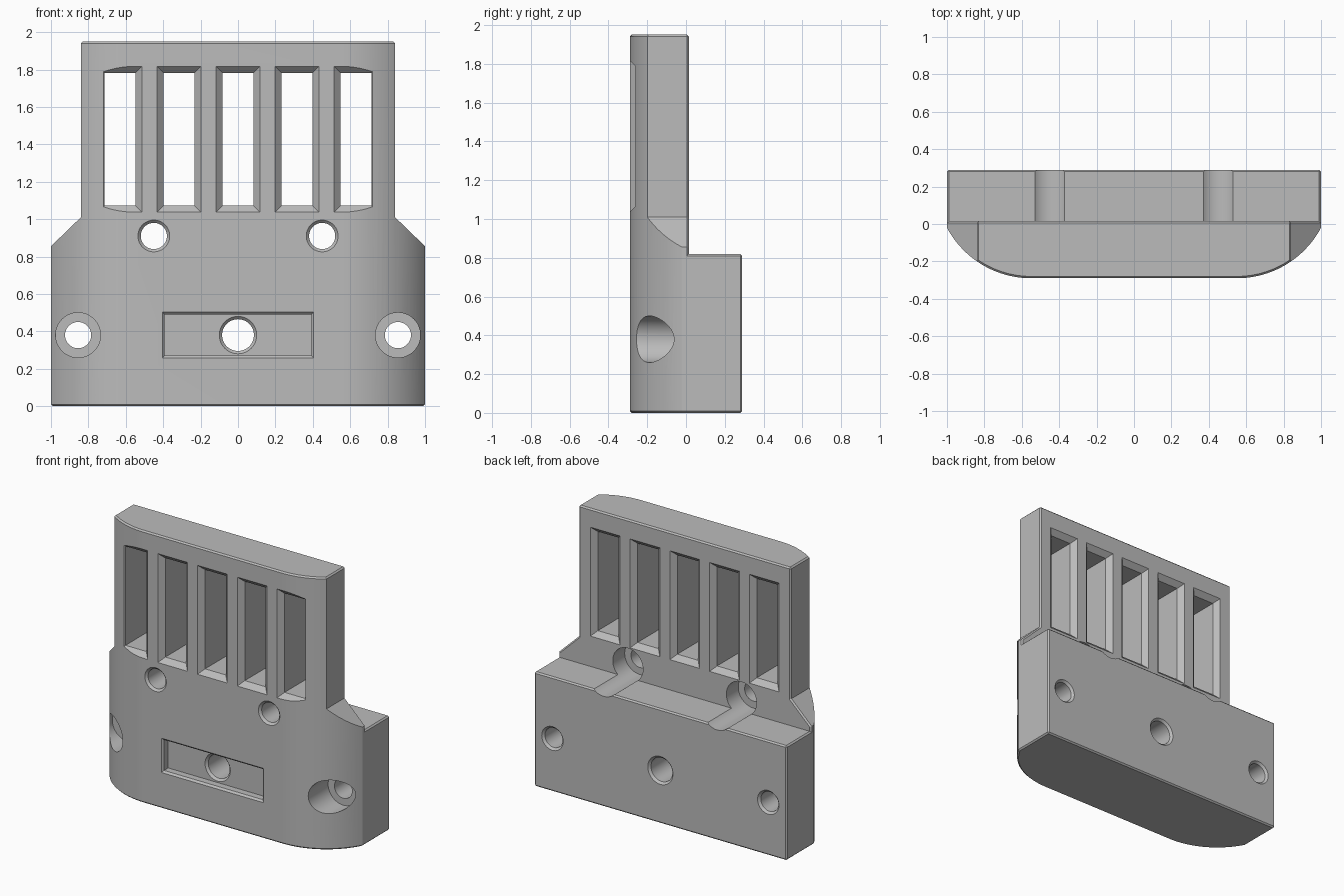
import bpy, bmesh, math

cube = bpy.data.objects.get("Cube")
if cube:
    bpy.data.objects.remove(cube, do_unlink=True)

grey = bpy.data.materials.new("plain_grey")
grey.use_nodes = True
COLOUR = (0.5, 0.5, 0.5, 1)
grey.diffuse_color = COLOUR
grey.node_tree.nodes["Principled BSDF"].inputs["Base Color"].default_value = COLOUR


def skin(name, rings):
    """Closed solid through a list of equally long rings of points."""
    bm = bmesh.new()
    loops = [[bm.verts.new(p) for p in ring] for ring in rings]
    n = len(loops[0])
    for a, b in zip(loops, loops[1:]):
        for i in range(n):
            j = (i + 1) % n
            bm.faces.new((a[i], a[j], b[j], b[i]))
    bm.faces.new(loops[0][::-1])
    bm.faces.new(loops[-1])
    bmesh.ops.recalc_face_normals(bm, faces=bm.faces[:])
    mesh = bpy.data.meshes.new(name)
    bm.to_mesh(mesh)
    bm.free()
    mesh.materials.append(grey)
    obj = bpy.data.objects.new(name, mesh)
    bpy.context.collection.objects.link(obj)
    return obj


def drill(cx, cz, sections):
    """Round cutter along y from (y, radius) sections."""
    angles = [math.tau * i / 48 for i in range(48)]
    return skin("drill", [[(cx + r * math.cos(a), y, cz + r * math.sin(a)) for a in angles]
                          for y, r in sections])


def slot(cx, cz, hx, hz, sections):
    """Rectangular cutter along y from (y, extra margin) sections."""
    corners = ((-1, -1), (1, -1), (1, 1), (-1, 1))
    return skin("slot", [[(cx + sx * (hx + m), y, cz + sz * (hz + m)) for sx, sz in corners]
                         for y, m in sections])


def cut(body, cutters):
    """Subtract each cutter, then remove it."""
    bpy.context.view_layer.objects.active = body
    for c in cutters:
        c.hide_render = True
        mod = body.modifiers.new("cut", 'BOOLEAN')
        mod.operation = 'DIFFERENCE'
        mod.solver = 'EXACT'
        mod.object = c
        bpy.ops.object.modifier_apply(modifier=mod.name)
        bpy.data.objects.remove(c, do_unlink=True)


# Body: flat front with rounded flanks, extruded upwards
FRONT, BACK, PLATE_BACK, TOP = -0.29, 0.29, 0.015, 1.95
R, FLAT = 0.51, 0.55
sweep = math.asin((1 - FLAT) / R)
arc = [(FLAT + R * math.sin(sweep * i / 20), FRONT + R - R * math.cos(sweep * i / 20))
       for i in range(21)]
plan = arc + [(1, BACK), (-1, BACK)] + [(-x, y) for x, y in reversed(arc)]
body = skin("vented_cover", [[(x, y, z) for x, y in plan] for z in (0, TOP)])

# Step behind the upper plate, and sloped shoulders beside it
step = [(-2, PLATE_BACK), (2, PLATE_BACK), (2, 1), (-2, 1)]
cutters = [skin("step", [[(x, y, z) for x, y in step] for z in (0.82, 3)])]
shoulder = [(0.84, 3), (0.84, 1.01), (1.16, 0.70), (1.16, 3)]
for side in (-1, 1):
    cutters.append(skin("shoulder", [[(side * x, y, z) for x, z in shoulder] for y in (-1, 1)]))
cut(body, cutters)

# Small chamfer on bottom, top and rear edges
bm = bmesh.new()
bm.from_mesh(body.data)
bmesh.ops.remove_doubles(bm, verts=bm.verts[:], dist=0.0001)


def wants_chamfer(e):
    if len(e.link_faces) != 2 or not e.is_convex or e.calc_face_angle() < 0.7:
        return False
    pts = [v.co for v in e.verts]
    return (all(p.z < 0.01 for p in pts) or all(p.z > TOP - 0.01 for p in pts)
            or all(p.y > PLATE_BACK - 0.005 for p in pts))


bmesh.ops.bevel(bm, geom=[e for e in bm.edges if wants_chamfer(e)], offset=0.012,
                offset_type='OFFSET', segments=1, profile=0.5, affect='EDGES', clamp_overlap=True)
bm.to_mesh(body.data)
bm.free()

# Row of five vent slots, flared at both faces
cutters = [slot(0.315 * i, 1.427, 0.0825, 0.355,
                [(-0.34, 0.085), (-0.255, 0), (-0.02, 0), (0.065, 0.085)])
           for i in range(-2, 3)]

for side in (-1, 1):
    # Upper holes, counterbored from the back through the step
    cutters.append(drill(side * 0.45, 0.91, [(-0.34, 0.135), (-0.275, 0.07), (-0.12, 0.07),
                                             (-0.12, 0.12), (0.5, 0.12)]))
    # Lower corner holes, counterbored from the front
    cutters.append(drill(side * 0.855, 0.38, [(-0.5, 0.12), (-0.03, 0.12), (-0.03, 0.07),
                                              (0.275, 0.07), (0.34, 0.135)]))

# Shallow label recess with a central hole
cutters.append(slot(0, 0.38, 0.392, 0.11, [(-0.34, 0.063), (-0.277, 0), (-0.23, 0)]))
cutters.append(drill(0, 0.38, [(-0.24, 0.11), (-0.215, 0.085), (0.275, 0.085), (0.34, 0.15)]))
cut(body, cutters)

# Smooth the rounded surfaces, keep machined edges crisp
bpy.ops.object.select_all(action='DESELECT')
body.select_set(True)
bpy.context.view_layer.objects.active = body
bpy.ops.object.shade_smooth_by_angle(angle=math.radians(20))
